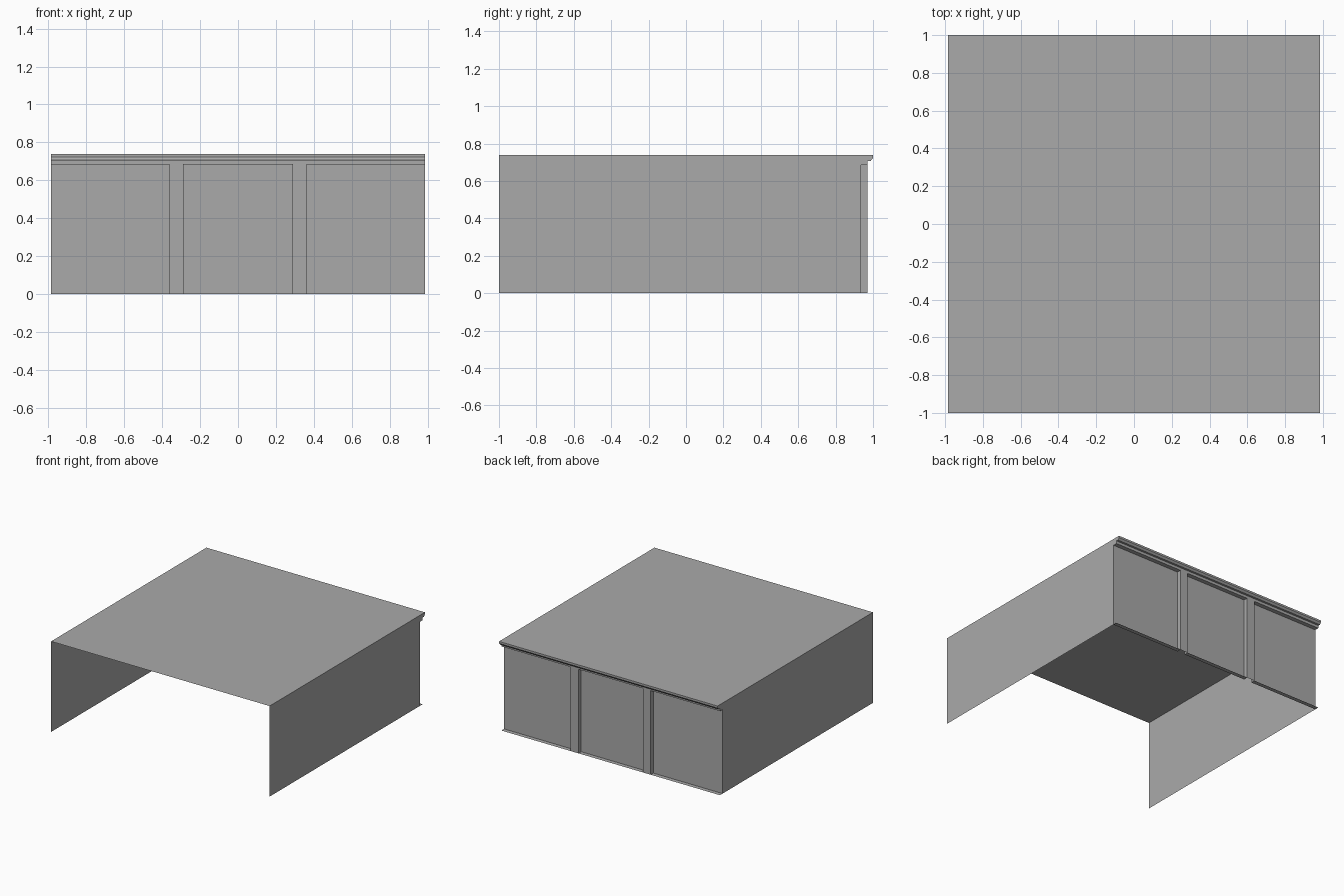
import bpy
import bmesh
from mathutils import Vector

cube = bpy.data.objects.get("Cube")
if cube:
    bpy.data.objects.remove(cube, do_unlink=True)

# Main dimensions
HALF_X, FRONT, BACK = 0.985, -1.0, 1.0
TOP, HEAD = 0.738, 0.685          # roof height, top of the recesses
RECESS, FACE = 0.935, 0.97        # depth of the recessed panels, of the posts
POST_IN, POST_OUT = 0.29, 0.36

grey = bpy.data.materials.new("plain grey")
grey.use_nodes = True
COLOUR = (0.4, 0.4, 0.4, 1)
grey.diffuse_color = COLOUR
grey.node_tree.nodes["Principled BSDF"].inputs["Base Color"].default_value = COLOUR


def sheet(name, polygons, outward):
    """One object of flat faces, each turned towards the outward direction."""
    bm = bmesh.new()
    for points in polygons:
        face = bm.faces.new([bm.verts.new(p) for p in points])
        face.normal_update()
        if face.normal.dot(Vector(outward)) < -1e-6:
            face.normal_flip()
    bmesh.ops.remove_doubles(bm, verts=bm.verts, dist=1e-4)
    mesh = bpy.data.meshes.new(name)
    bm.to_mesh(mesh)
    bm.free()
    mesh.materials.append(grey)
    obj = bpy.data.objects.new(name, mesh)
    bpy.context.collection.objects.link(obj)
    return obj


def flat(x0, x1, y0, y1, z):
    return [(x0, y0, z), (x1, y0, z), (x1, y1, z), (x0, y1, z)]


# Roof
sheet("top_panel", [flat(-HALF_X, HALF_X, FRONT, BACK, TOP)], (0, 0, 1))

# Moulding along the top of the back, as a (y, z) profile
cornice = [(BACK, TOP), (BACK, 0.722), (0.987, 0.707), (FACE, 0.707), (FACE, HEAD)]
sheet("cornice", [[(-HALF_X, *a), (HALF_X, *a), (HALF_X, *b), (-HALF_X, *b)]
                  for a, b in zip(cornice, cornice[1:])], (0, 1, -0.5))

# Side walls, whose outline follows the moulding
outline = [(FRONT, 0), (FRONT, TOP)] + cornice + [(RECESS, HEAD), (RECESS, 0)]
for side, label in ((1, "left"), (-1, "right")):
    sheet(label + "_wall", [[(side * HALF_X, y, z) for y, z in outline]], (side, 0, 0))

# Three recessed panels, each with a head and a sill ledge
bays = [(-HALF_X, -POST_OUT), (-POST_IN, POST_IN), (POST_OUT, HALF_X)]
for (x0, x1), label in zip(bays, ("right", "middle", "left")):
    sheet(label + "_panel", [[(x0, RECESS, 0), (x1, RECESS, 0),
                              (x1, RECESS, HEAD), (x0, RECESS, HEAD)]], (0, 1, 0))
    sheet(label + "_panel_ledges",
          [flat(x0, x1, RECESS, FACE, z) for z in (0, HEAD)], (0, 0, -1))

# Two hollow posts between the panels
for side, label in ((1, "left"), (-1, "right")):
    plan = [(side * POST_IN, RECESS), (side * POST_IN, FACE),
            (side * POST_OUT, FACE), (side * POST_OUT, RECESS)]
    walls = [[(*a, 0), (*b, 0), (*b, HEAD), (*a, HEAD)] for a, b in zip(plan, plan[1:])]
    post = sheet(label + "_post", walls, (0, 1, 0))
    bm = bmesh.new()
    bm.from_mesh(post.data)
    middle = side * (POST_IN + POST_OUT) / 2
    for face in bm.faces:
        if face.normal.x * (face.calc_center_median().x - middle) < 0:
            face.normal_flip()
    bm.to_mesh(post.data)
    bm.free()
